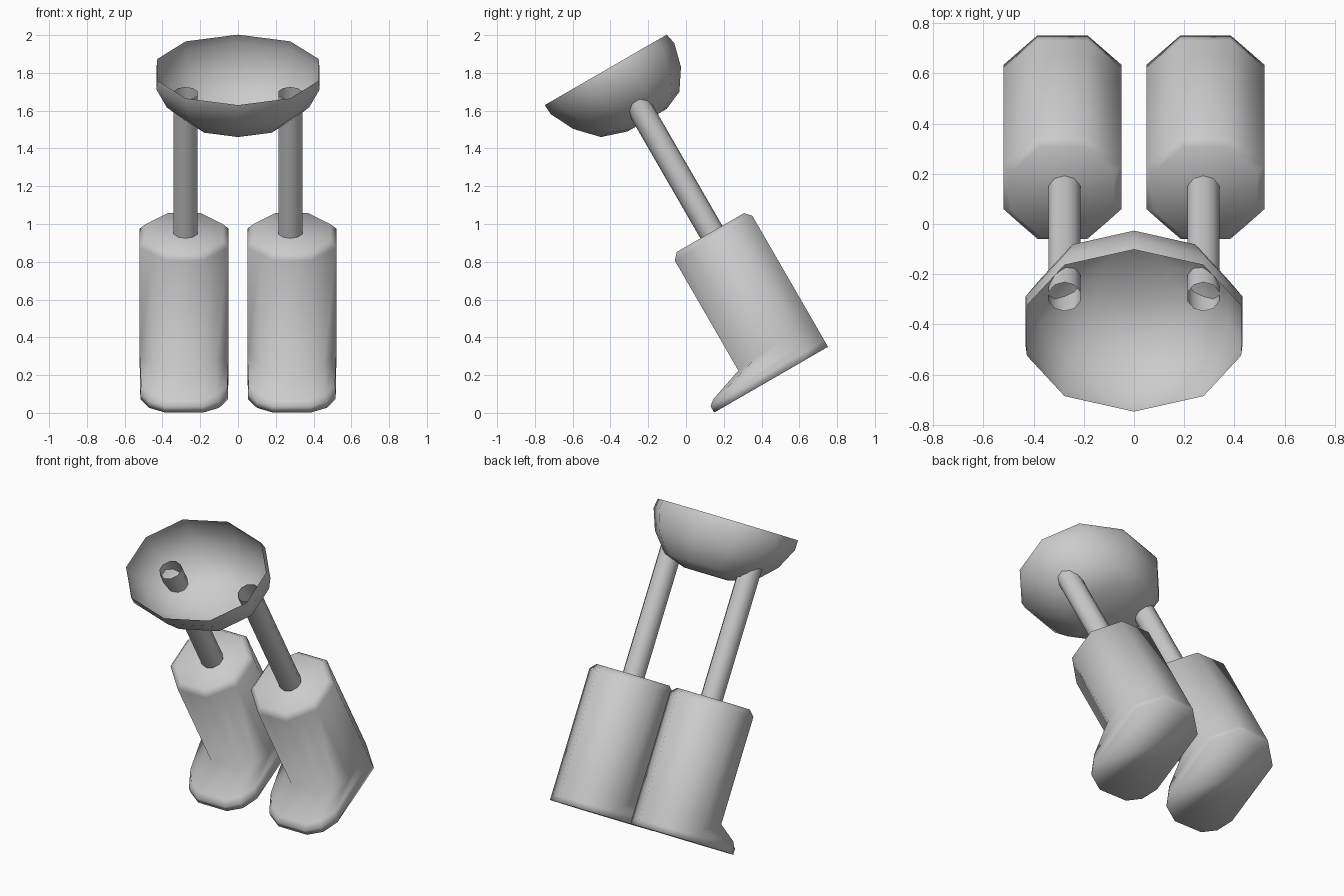
import bpy, bmesh, math
from mathutils import Matrix, Vector

if "Cube" in bpy.data.objects:
    bpy.data.objects.remove(bpy.data.objects["Cube"])

# Everything is built upright (x side, y back, z up), then leaned forward 30 degrees
LEAN = Matrix.Rotation(math.radians(30), 4, 'X')

grey = bpy.data.materials.new("plain_grey")
grey.diffuse_color = (0.6, 0.6, 0.6, 1)
grey.use_nodes = True
grey.node_tree.nodes["Principled BSDF"].inputs["Base Color"].default_value = grey.diffuse_color


def loft(name, rings, cap_start=False, cap_end=False):
    """Skin a list of equally long vertex rings into one smooth object."""
    bm = bmesh.new()
    loops = [[bm.verts.new(LEAN @ Vector(p)) for p in ring] for ring in rings]
    n = len(loops[0])
    for a, b in zip(loops, loops[1:]):
        for i in range(n):
            j = (i + 1) % n
            bm.faces.new((a[i], a[j], b[j], b[i]))
    if cap_start:
        bm.faces.new(loops[0][::-1])
    if cap_end:
        bm.faces.new(loops[-1])
    bmesh.ops.recalc_face_normals(bm, faces=bm.faces)
    for f in bm.faces:
        f.smooth = True
    me = bpy.data.meshes.new(name)
    bm.to_mesh(me)
    bm.free()
    me.materials.append(grey)
    ob = bpy.data.objects.new(name, me)
    bpy.context.collection.objects.link(ob)
    return ob


def mirrored(half, cx, z, scale=1.0, cy=0.59):
    """Closed ring from its right half (front to back); z may vary per point."""
    zs = z if isinstance(z, (list, tuple)) else [z] * len(half)
    pts = [(x * scale, cy + (y - cy) * scale, h) for (x, y), h in zip(half, zs)]
    ring = pts + [(-x, y, h) for x, y, h in reversed(pts)]
    return [(cx + x, y, h) for x, y, h in ring]


# Boots: octagonal shaft with a toe pushed out at the front
back = [(0.236, 0.69), (0.10, 0.826)]
shaft = [(0.10, 0.352), (0.168, 0.42), (0.236, 0.49)] + back
sole = [(0.10, 0.13), (0.185, 0.18), (0.232, 0.27)] + back
toe_top = [(0.095, 0.16), (0.172, 0.208), (0.228, 0.29)] + back

for side, cx in (("left", -0.285), ("right", 0.285)):
    loft(side + "_boot", [
        mirrored(sole, cx, -0.073),
        mirrored(sole, cx, -0.035),
        mirrored(toe_top, cx, [-0.01, -0.008, 0.0, 0.0, 0.0]),
        mirrored(shaft, cx, [0.055, 0.06, 0.075, 0.075, 0.075]),
        mirrored(shaft, cx, 0.728),
        mirrored(shaft, cx, 0.762, 0.87),
    ], cap_start=True, cap_end=True)

# Legs: open tubes running from the boot tops into the bowl
for side, cx in (("left", -0.277), ("right", 0.277)):
    tube = [[(cx + 0.067 * math.cos(a), 0.595 + 0.067 * math.sin(a), z)
             for a in (math.tau * (i + 0.5) / 10 for i in range(10))]
            for z in (0.74, 1.61)]
    loft(side + "_leg", tube)

# Bowl: thin ten-sided shell, wider than deep, bulging towards the back
outline = [(0, -1), (0.743, -0.809), (1.145, -0.309), (1.145, 0.309), (0.743, 0.809),
           (0, 1), (-0.743, 0.809), (-1.145, 0.309), (-1.145, -0.309), (-0.743, -0.809)]
# height, centre, radius of each ring from the bottom up
levels = [(1.445, 0.597, 0.12), (1.49, 0.58, 0.24), (1.60, 0.564, 0.329),
          (1.727, 0.548, 0.377), (1.785, 0.54, 0.373)]
loft("bowl", [[(x * r, c + y * r, z) for x, y in outline] for z, c, r in levels],
     cap_start=True)
